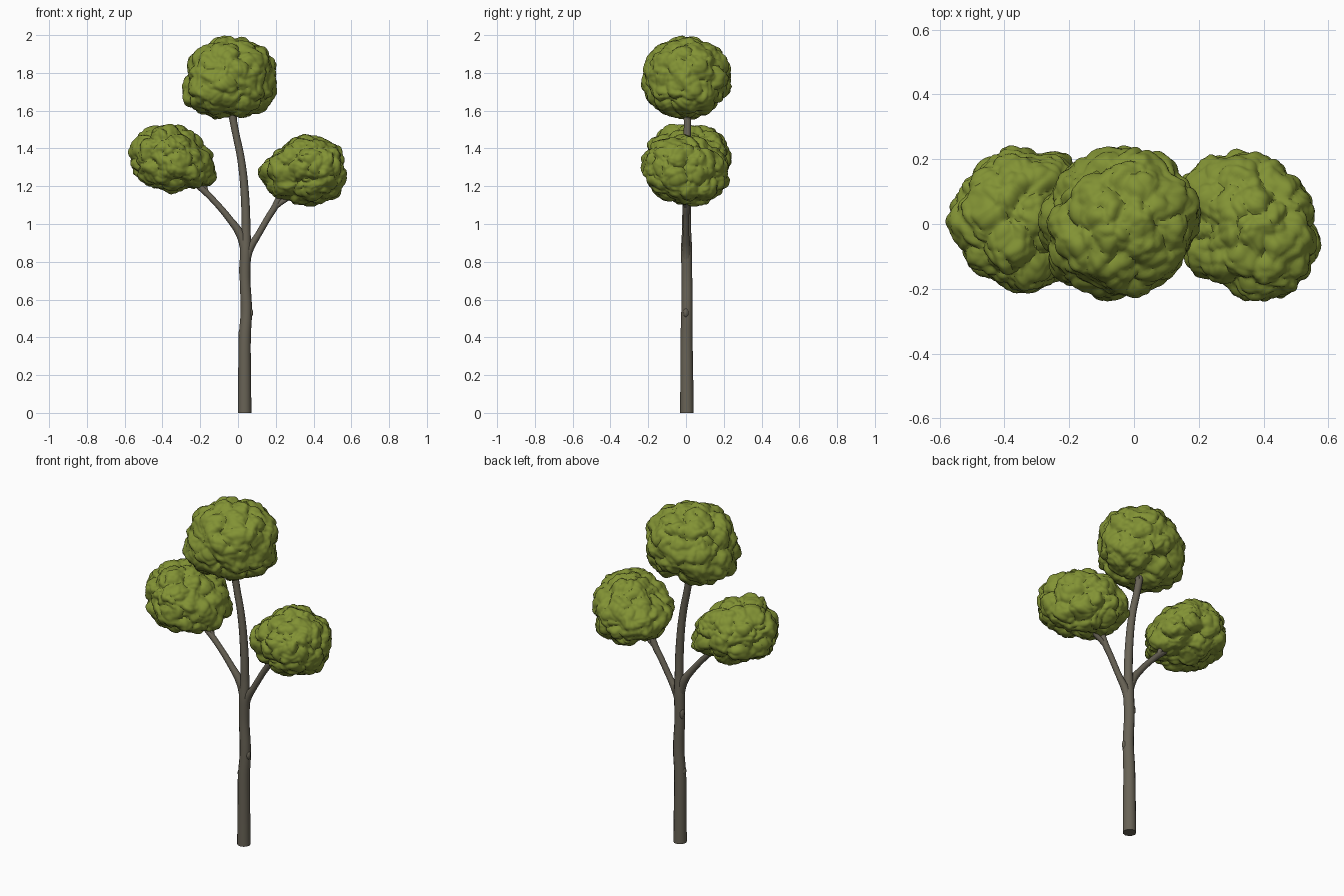
import bpy, bmesh, math
from mathutils import Vector, noise

if "Cube" in bpy.data.objects:
    bpy.data.objects.remove(bpy.data.objects["Cube"])


def material(name, rgb):
    m = bpy.data.materials.new(name)
    m.diffuse_color = (*rgb, 1)
    m.use_nodes = True
    m.node_tree.nodes["Principled BSDF"].inputs["Base Color"].default_value = m.diffuse_color
    return m


BARK = material("grey_brown_bark", (0.14, 0.125, 0.093))
LEAF = material("olive_green_leaves", (0.225, 0.29, 0.035))


def finish(ob, mat, angle):
    ob.data.materials.append(mat)
    bpy.ops.object.select_all(action='DESELECT')
    ob.select_set(True)
    bpy.context.view_layer.objects.active = ob
    if ob.type == 'CURVE':
        bpy.ops.object.convert(target='MESH')
    bpy.ops.object.shade_smooth_by_angle(angle=math.radians(angle))


def limb(name, points):
    """Tapered round limb through (x, y, z, radius) points."""
    cu = bpy.data.curves.new(name, 'CURVE')
    cu.dimensions = '3D'
    cu.bevel_depth, cu.bevel_resolution = 1.0, 4
    cu.resolution_u, cu.use_fill_caps = 6, True
    sp = cu.splines.new('BEZIER')
    sp.bezier_points.add(len(points) - 1)
    for bp, (x, y, z, r) in zip(sp.bezier_points, points):
        bp.co, bp.radius = (x, y, z), r
        bp.handle_left_type = bp.handle_right_type = 'AUTO'
    ob = bpy.data.objects.new(name, cu)
    bpy.context.collection.objects.link(ob)
    finish(ob, BARK, 50)


def knot(name, loc, size):
    """Small swelling on the bark."""
    bm = bmesh.new()
    bmesh.ops.create_icosphere(bm, subdivisions=2, radius=1)
    for v in bm.verts:
        v.co = Vector(loc) + Vector(v.co[i] * size[i] for i in range(3))
    add_mesh(name, bm, BARK, 60)


def add_mesh(name, bm, mat, angle):
    me = bpy.data.meshes.new(name)
    bm.to_mesh(me)
    bm.free()
    ob = bpy.data.objects.new(name, me)
    bpy.context.collection.objects.link(ob)
    finish(ob, mat, angle)


def crown(name, centre, radii, depth, skew, tilt=0.0, corner=0.0):
    """Leafy mass: side outline radii every 30 degrees, covered in round lumps.
    skew slides the back sideways, tilt lowers the back, corner moves the
    front-left and back-right corners together."""
    c = Vector(centre)
    n = len(radii)
    bm = bmesh.new()
    bmesh.ops.create_icosphere(bm, subdivisions=6, radius=1)
    for v in bm.verts:
        d = v.co.normalized()
        t = math.atan2(d.z, d.x) / math.tau % 1 * n
        i, f = int(t) % n, t % 1
        f = f * f * (3 - 2 * f)
        r = radii[i] * (1 - f) + radii[(i + 1) % n] * f
        y = d.y * depth
        k = corner * max(0, 2 * d.x * d.y)
        p = c + Vector((d.x * r + skew * y + k, y + k, d.z * r - tilt * y))
        # large leaf clumps with creases between, then smaller tufts
        warp = noise.noise_vector(p * 12) * 0.03
        big = noise.voronoi((p + warp) * 10.5)[0][0]
        small = noise.voronoi((p + warp) * 24)[0][0]
        lift = 0.013 - 0.045 * big ** 2 - 0.018 * small ** 2
        v.co = p + d * lift
    add_mesh(name, bm, LEAF, 40)


# Trunk, curving left as it rises into the top crown
limb("trunk", [
    (0.035, 0.005, 0.0, 0.036), (0.035, 0.004, 0.2, 0.034),
    (0.036, 0.003, 0.4, 0.032), (0.044, 0.005, 0.54, 0.030),
    (0.037, 0.005, 0.72, 0.028), (0.040, 0.003, 0.86, 0.030),
    (0.042, 0.003, 0.97, 0.024), (0.036, 0.004, 1.16, 0.022),
    (0.015, 0.005, 1.35, 0.020), (-0.012, 0.007, 1.48, 0.019),
    (-0.03, 0.008, 1.58, 0.020), (-0.04, 0.008, 1.72, 0.013)])
limb("top_twig_left", [(-0.028, 0.008, 1.55, 0.014), (-0.06, 0.0, 1.61, 0.012),
                       (-0.11, -0.01, 1.70, 0.008)])
limb("top_twig_right", [(-0.026, 0.008, 1.54, 0.014), (0.0, 0.015, 1.61, 0.011),
                        (0.05, 0.02, 1.70, 0.008)])

# Left branch and its fork
limb("left_branch", [
    (0.036, 0.002, 0.86, 0.022), (0.012, 0.002, 0.945, 0.023),
    (-0.04, 0.0, 1.02, 0.018), (-0.12, 0.0, 1.115, 0.016),
    (-0.19, 0.0, 1.185, 0.017), (-0.30, 0.0, 1.27, 0.010)])
limb("left_twig", [(-0.165, 0.0, 1.16, 0.013), (-0.178, 0.008, 1.20, 0.013),
                   (-0.205, 0.015, 1.28, 0.008)])

# Right branch and its fork
limb("right_branch", [
    (0.042, 0.002, 0.80, 0.022), (0.06, 0.002, 0.865, 0.022),
    (0.105, 0.0, 0.94, 0.017), (0.16, 0.0, 1.035, 0.017),
    (0.205, 0.0, 1.11, 0.018), (0.235, 0.0, 1.22, 0.010)])
limb("right_twig", [(0.19, 0.0, 1.085, 0.014), (0.24, -0.005, 1.122, 0.014),
                    (0.33, -0.01, 1.17, 0.009)])

# Bark knots
knot("middle_knot", (0.066, 0.0, 0.53), (0.014, 0.015, 0.026))
knot("upper_knot", (0.017, 0.012, 0.755), (0.013, 0.016, 0.032))
knot("lower_knot", (0.013, 0.0, 0.415), (0.012, 0.015, 0.025))

# Leaf crowns
crown("top_crown", (-0.04, 0.003, 1.77),
      (.237, .25, .222, .22, .225, .235, .245, .272, .238, .196, .228, .252),
      0.236, 0.1)
crown("left_crown", (-0.36, 0.008, 1.35),
      (.222, .185, .178, .184, .188, .212, .214, .208, .184, .184, .19, .265),
      0.228, 0.05, 0.0, 0.018)
crown("right_crown", (0.362, -0.003, 1.28),
      (.208, .21, .191, .196, .183, .20, .248, .222, .186, .178, .184, .213),
      0.233, -0.13, 0.1)
